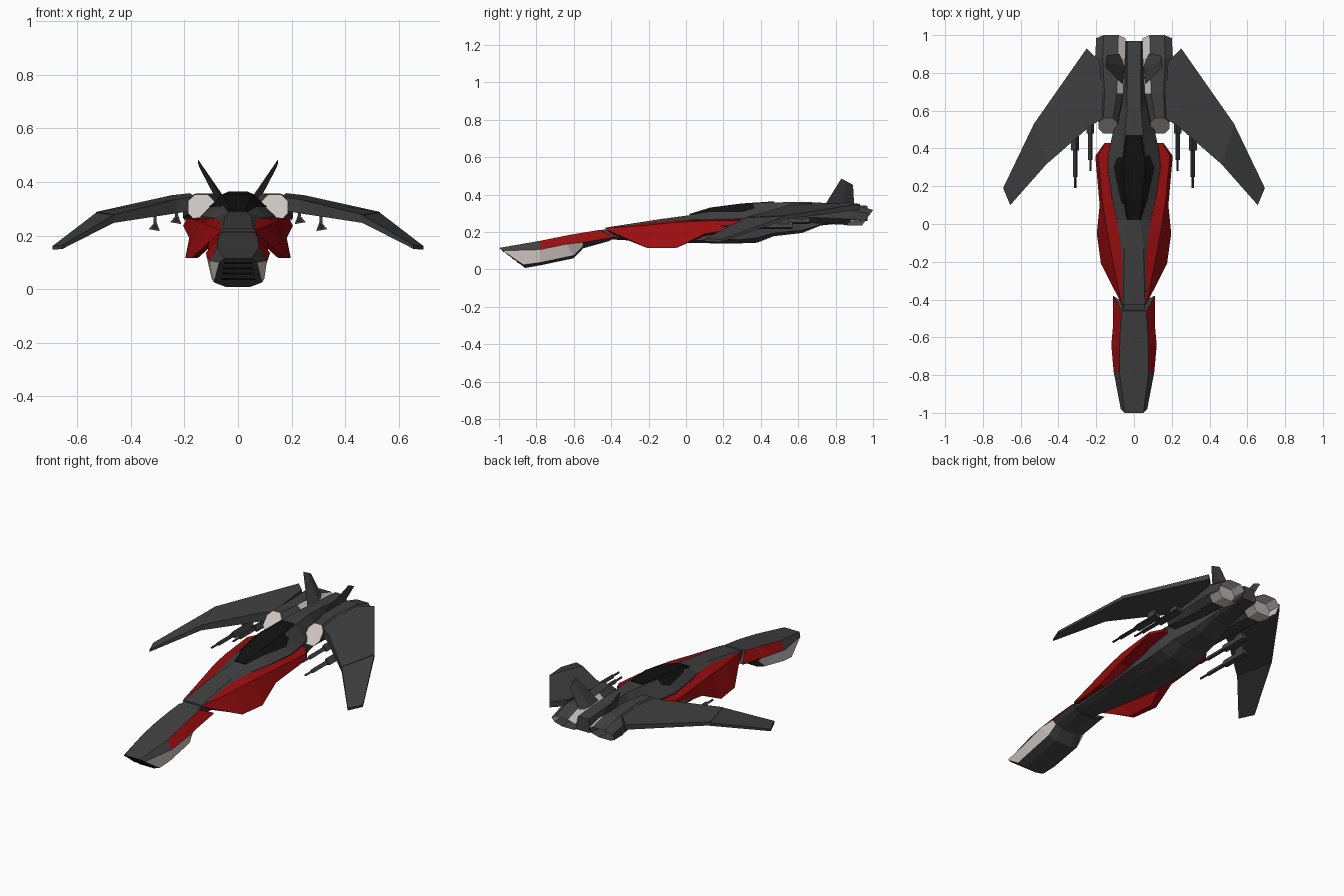
import bpy, bmesh, math

if "Cube" in bpy.data.objects:
    bpy.data.objects.remove(bpy.data.objects["Cube"])


def material(name, color):
    m = bpy.data.materials.new(name)
    m.diffuse_color = (*color, 1)
    m.use_nodes = True
    m.node_tree.nodes["Principled BSDF"].inputs["Base Color"].default_value = m.diffuse_color
    return m


GREY, RED, LIGHT, BLACK = range(4)
MATS = [material("dark_grey", (0.052, 0.052, 0.052)),
        material("deep_red", (0.32, 0.004, 0.005)),
        material("light_grey", (0.62, 0.57, 0.54)),
        material("black_glass", (0.006, 0.006, 0.006))]


def finish(bm, name, mirror=False):
    bmesh.ops.recalc_face_normals(bm, faces=bm.faces)
    me = bpy.data.meshes.new(name)
    bm.to_mesh(me)
    bm.free()
    for m in MATS:
        me.materials.append(m)
    ob = bpy.data.objects.new(name, me)
    bpy.context.collection.objects.link(ob)
    if mirror:
        ob.modifiers.new("mirror", 'MIRROR')
    return ob


def loft(name, rings, rule=lambda s, k: GREY, caps=(GREY, GREY), mirror=True, nozzle=None):
    """Skin closed rings of (x, y, z); rule(section, strip) picks the colour."""
    bm = bmesh.new()
    vs = [[bm.verts.new(p) for p in r] for r in rings]
    n = len(rings[0])
    for s in range(len(rings) - 1):
        for k in range(n):
            j = (k + 1) % n
            f = bm.faces.new((vs[s][k], vs[s][j], vs[s + 1][j], vs[s + 1][k]))
            f.material_index = rule(s, k)
    ends = [bm.faces.new(vs[0]), bm.faces.new(vs[-1])]
    for f, c in zip(ends, caps):
        f.material_index = c
    if nozzle:  # hollow light end
        f = ends[1]
        f.material_index = GREY
        bmesh.ops.inset_region(bm, faces=[f], thickness=0.006)
        r = bmesh.ops.extrude_face_region(bm, geom=[f])
        new = [g for g in r["geom"] if isinstance(g, bmesh.types.BMFace)]
        verts = {v for g in new for v in g.verts}
        bmesh.ops.translate(bm, verts=list(verts), vec=(0, -nozzle, 0))
        for g in {g for v in verts for g in v.link_faces}:
            g.material_index = LIGHT
        if f.is_valid:
            bm.faces.remove(f)
    return finish(bm, name, mirror)


def hull(name, halves, rule=lambda s, k: GREY, **kw):
    """Loft of right-hand half sections, top to bottom, closed symmetrically."""
    n = len(halves[0])
    rings = [h + [(-x, y, z) for x, y, z in reversed(h)] for h in halves]
    return loft(name, rings, lambda s, k: rule(s, k if k < n else 2 * n - 2 - k),
                mirror=False, **kw)


def at(y, *pts):
    return [(x, y, z) for x, z in pts]


# Nose: grey top, red upper flanks, light lower flanks
def nose_rule(s, k):
    if k == 0:
        return GREY if s == 0 else RED
    return LIGHT if k == 1 and s < 3 else GREY


hull("nose", [
    [(.05, -1, .115), (.07, -.98, .10), (.09, -.87, .025), (.045, -.86, .008)],
    at(-.78, (.078, .153), (.108, .106), (.098, .037), (.05, .022)),
    [(.075, -.62, .185), (.12, -.64, .135), (.10, -.6, .075), (.05, -.6, .06)],
    at(-.55, (.072, .197), (.112, .145), (.09, .125), (.05, .113)),
    [(.065, -.46, .212), (.11, -.38, .172), (.08, -.4, .16), (.04, -.41, .152)],
], nose_rule)

# Grille slats on the slanted nose face
for i in range(4):
    z = .098 - i * .02
    y = -1 + (.115 - z) * 1.32
    w = .052 + i * .004
    loft(f"nose_slat_{i + 1}", [[(s * w, y - .007, z + .004), (s * w, y + .006, z + .004),
                                 (s * w, y + .012, z - .004), (s * w, y, z - .004)]
                                for s in (-1, 1)],
         lambda s, k: BLACK, (BLACK, BLACK), mirror=False)

# Neck joining nose and body
hull("neck", [at(-.5, (.055, .2), (.06, .16)), at(-.4, (.06, .222), (.06, .165))])

# Fuselage with spine running back between the engines
hull("fuselage", [
    at(-.43, (.058, .224), (.063, .22), (.065, .175), (.04, .162)),
    at(-.13, (.05, .27), (.07, .255), (.10, .16), (.06, .146)),
    at(.02, (.03, .29), (.09, .266), (.12, .155), (.06, .142)),
    at(.13, (.045, .325), (.115, .268), (.128, .157), (.06, .14)),
    at(.3, (.06, .346), (.14, .272), (.13, .16), (.06, .14)),
    at(.38, (.057, .353), (.134, .275), (.128, .17), (.06, .143)),
    at(.47, (.05, .358), (.115, .28), (.115, .195), (.06, .178)),
    at(.62, (.036, .362), (.07, .3), (.09, .21), (.05, .195)),
    at(.72, (.036, .357), (.05, .3), (.07, .24), (.05, .235)),
    at(.97, (.036, .34), (.04, .31), (.05, .27), (.04, .26)),
])

# Canopy glass laid over the fuselage
hull("canopy", [
    at(.02, (.03, .297), (.037, .289)),
    at(.13, (.045, .331), (.072, .308)),
    at(.3, (.06, .353), (.108, .307)),
    at(.47, (.036, .364), (.045, .355)),
], lambda s, k: BLACK, caps=(BLACK, BLACK))

# Red side armour
loft("side_armour", [
    at(-.42, (.055, .222), (.067, .221), (.068, .21), (.055, .2)),
    at(-.21, (.06, .25), (.11, .236), (.175, .116), (.15, .116)),
    at(-.05, (.065, .264), (.14, .252), (.197, .116), (.16, .116)),
    at(.1, (.08, .267), (.165, .26), (.182, .19), (.12, .18)),
    at(.36, (.1, .27), (.19, .264), (.205, .237), (.12, .225)),
    at(.43, (.1, .27), (.15, .266), (.155, .25), (.11, .245)),
], lambda s, k: RED, (RED, RED))


# Engine nacelles: slanted light intake, light inner chamfer, hollow nozzle
def octagon(y, cx, cz, rx, rz, slant=0):
    shape = [(.5, 1), (1, .45), (1, -.45), (.5, -1), (-.5, -1), (-1, -.45), (-1, .45), (-.5, 1)]
    return [(cx + a * rx, y + slant * b, cz + b * rz) for a, b in shape]


loft("engine", [
    octagon(.52, .137, .305, .05, .048, .04),
    octagon(.69, .123, .302, .066, .055),
    octagon(.88, .126, .295, .08, .058),
    octagon(.97, .122, .276, .078, .042, .03),
], lambda s, k: LIGHT if k == 6 and s > 0 else GREY, (LIGHT, GREY), nozzle=.08)


# Wings: drooping inner and outer panels; each section is leading then trailing edge
def wing(lx, ly, l0, l1, tx, ty, t0, t1):
    return [(lx, ly, l0), (lx, ly, l1), (tx, ty, t1), (tx, ty, t0)]


loft("inner_wing", [
    wing(.16, .56, .295, .345, .18, .86, .32, .358),
    wing(.23, .52, .283, .335, .25, .93, .32, .35),
    wing(.465, .315, .247, .278, .53, .53, .268, .288),
])
loft("outer_wing", [
    wing(.465, .315, .247, .276, .53, .53, .266, .285),
    wing(.655, .1, .15, .164, .693, .19, .147, .16),
])

# Tail fins
loft("tail_fin", [
    [(.06, .74, .34), (.082, .83, .335), (.07, .9, .33), (.05, .83, .34)],
    [(.15, .83, .485), (.149, .86, .468), (.143, .893, .452), (.143, .86, .47)],
])


# Three-sided stepped guns under the wings
def tri(x, y, z, r):
    return [(x + r * math.cos(a), y, z + r * math.sin(a))
            for a in (math.radians(100 + 120 * i - 120) for i in range(3))]


for name, x, y, z in (("outer_gun", .31, .19, .232), ("inner_gun", .23, .28, .258)):
    steps = [(0, .007), (.06, .007), (.06, .013), (.2, .013), (.2, .024), (.38, .024)]
    loft(name, [tri(x, y + d, z, r) for d, r in steps])
    # pylon holding the gun to the wing
    loft(name + "_pylon", [at(y + d, (x - .006, z), (x + .006, z), (x + .006, z + .055),
                              (x - .006, z + .055)) for d in (.3, .36)])
